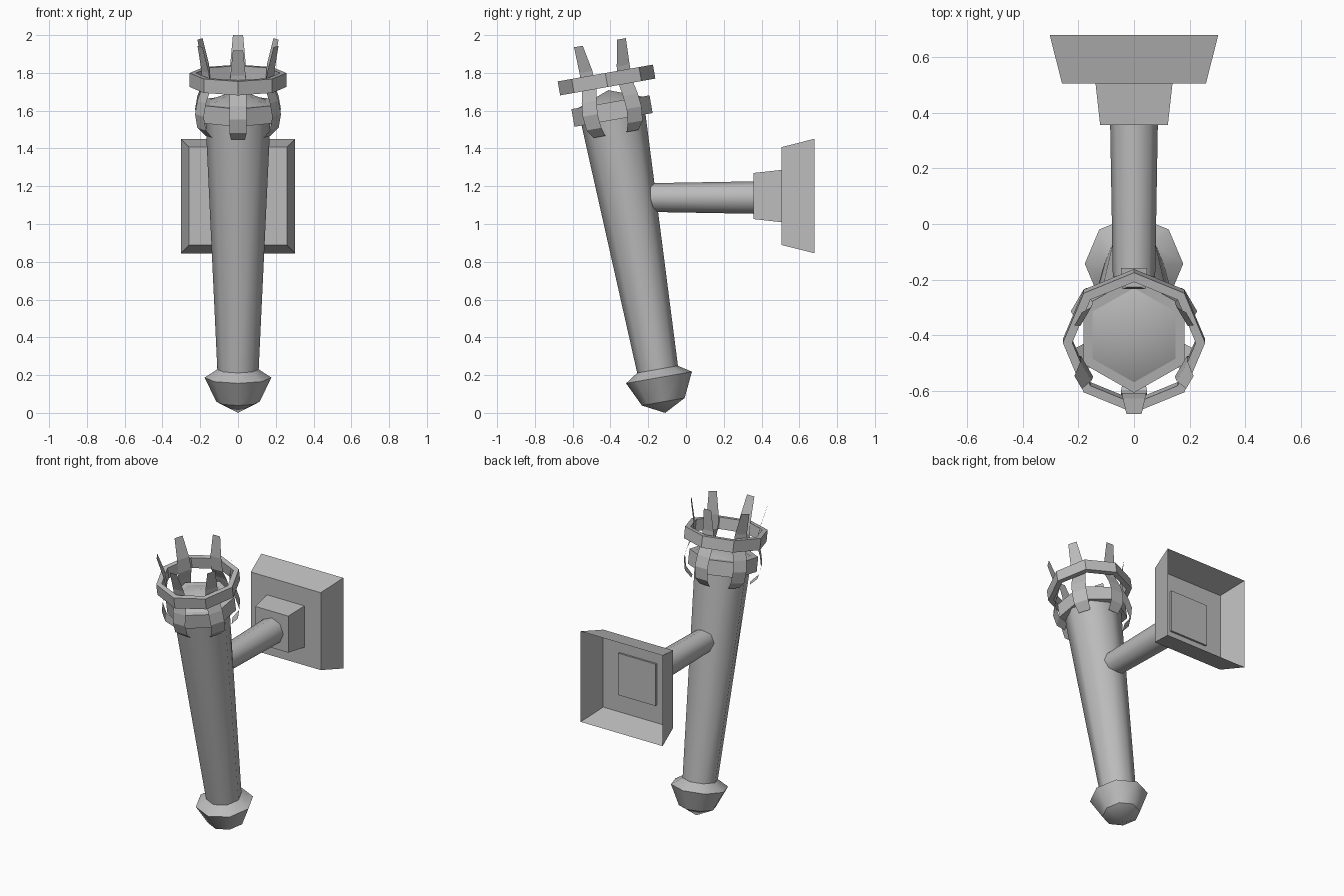
import bpy, bmesh, math
from mathutils import Matrix

cube = bpy.data.objects.get("Cube")
if cube:
    bpy.data.objects.remove(cube, do_unlink=True)

metal = bpy.data.materials.new("grey metal")
metal.use_nodes = True
GREY = (0.5, 0.5, 0.5, 1)
metal.diffuse_color = GREY
metal.node_tree.nodes["Principled BSDF"].inputs["Base Color"].default_value = GREY

# Torch parts are built upright, then leaned forward about the tip
LEAN = Matrix.Translation((0, -0.11, 0)) @ Matrix.Rotation(math.radians(10), 4, 'X')


def finish(name, bm, matrix=Matrix(), recalc=True):
    if recalc:
        bmesh.ops.recalc_face_normals(bm, faces=bm.faces)
    mesh = bpy.data.meshes.new(name)
    bm.to_mesh(mesh)
    bm.free()
    mesh.transform(matrix)
    mesh.materials.append(metal)
    obj = bpy.data.objects.new(name, mesh)
    bpy.context.collection.objects.link(obj)
    return obj


def lathe(name, profile, sides, matrix=LEAN, smooth=True, closed=False):
    """Spin (radius, height) points around z, with one corner facing the front."""
    bm = bmesh.new()
    rings = []
    for r, h in profile:
        if r == 0:
            rings.append([bm.verts.new((0, 0, h))] * sides)
            continue
        angles = [2 * math.pi * i / sides for i in range(sides)]
        rings.append([bm.verts.new((r * math.sin(a), -r * math.cos(a), h)) for a in angles])
    pairs = list(zip(rings, rings[1:]))
    if closed:
        pairs.append((rings[-1], rings[0]))
    for low, high in pairs:
        for i in range(sides):
            j = (i + 1) % sides
            corners = dict.fromkeys((low[i], low[j], high[j], high[i]))
            bm.faces.new(list(corners)).smooth = smooth
    # Keep the rims crisp
    for ring in rings:
        for i in range(sides):
            edge = bm.edges.get((ring[i], ring[(i + 1) % sides])) if ring[0] != ring[1] else None
            if edge:
                edge.smooth = False
    return finish(name, bm, matrix)


def tapered_box(name, y0, half0, y1, half1, z, skip_back=False):
    """Square frustum running from front y0 to back y1."""
    bm = bmesh.new()
    loops = []
    for y, h in ((y0, half0), (y1, half1)):
        loops.append([bm.verts.new((sx * h, y, z + sz * h))
                      for sx, sz in ((-1, -1), (1, -1), (1, 1), (-1, 1))])
    front, back = loops
    bm.faces.new(front)
    for i in range(4):
        j = (i + 1) % 4
        bm.faces.new((front[j], front[i], back[i], back[j]))
    if not skip_back:
        bm.faces.new(back[::-1])
    return finish(name, bm, recalc=False)


# Handle and pommel
lathe("torch_shaft", [(0.108, 0.2), (0.173, 1.6)], 8)
lathe("pommel", [(0, 0), (0.115, 0.06), (0.177, 0.19), (0.108, 0.235)], 8)

# Hexagonal collar with a shallow pointed cap
lathe("collar", [(0.165, 1.575), (0.21, 1.575), (0.21, 1.67), (0.172, 1.67)], 6, smooth=False)
lathe("collar_cap", [(0.172, 1.67), (0, 1.735)], 6)

# Open octagonal crown ring
lathe("crown_ring", [(0.222, 1.752), (0.256, 1.752), (0.256, 1.827), (0.222, 1.827)],
      8, smooth=False, closed=True)

# Six thin sheet claws: radius, height, half width
CLAW = [(0.178, 1.5, 0.037), (0.222, 1.545, 0.046), (0.236, 1.62, 0.046),
        (0.222, 1.69, 0.046), (0.195, 1.76, 0.044), (0.2, 1.85, 0.04),
        (0.232, 1.99, 0.027)]
for n in range(6):
    bm = bmesh.new()
    rows = [(bm.verts.new((-w, -r, h)), bm.verts.new((w, -r, h))) for r, h, w in CLAW]
    for (a, b), (c, d) in zip(rows, rows[1:]):
        bm.faces.new((a, b, d, c))
    finish(f"claw_{n + 1}", bm, LEAN @ Matrix.Rotation(n * math.pi / 3, 4, 'Z'), recalc=False)

# Arm from the wall mount to the shaft
ARM = Matrix.Translation((0, 0, 1.14)) @ Matrix.Rotation(math.radians(-90), 4, 'X')
lathe("arm", [(0.076, -0.2), (0.086, 0.37)], 8, matrix=ARM)

# Wall mount: solid boss through a hollow backplate
tapered_box("mount_boss", 0.357, 0.122, 0.52, 0.14, 1.148)
tapered_box("backplate", 0.505, 0.259, 0.68, 0.303, 1.148, skip_back=True)
